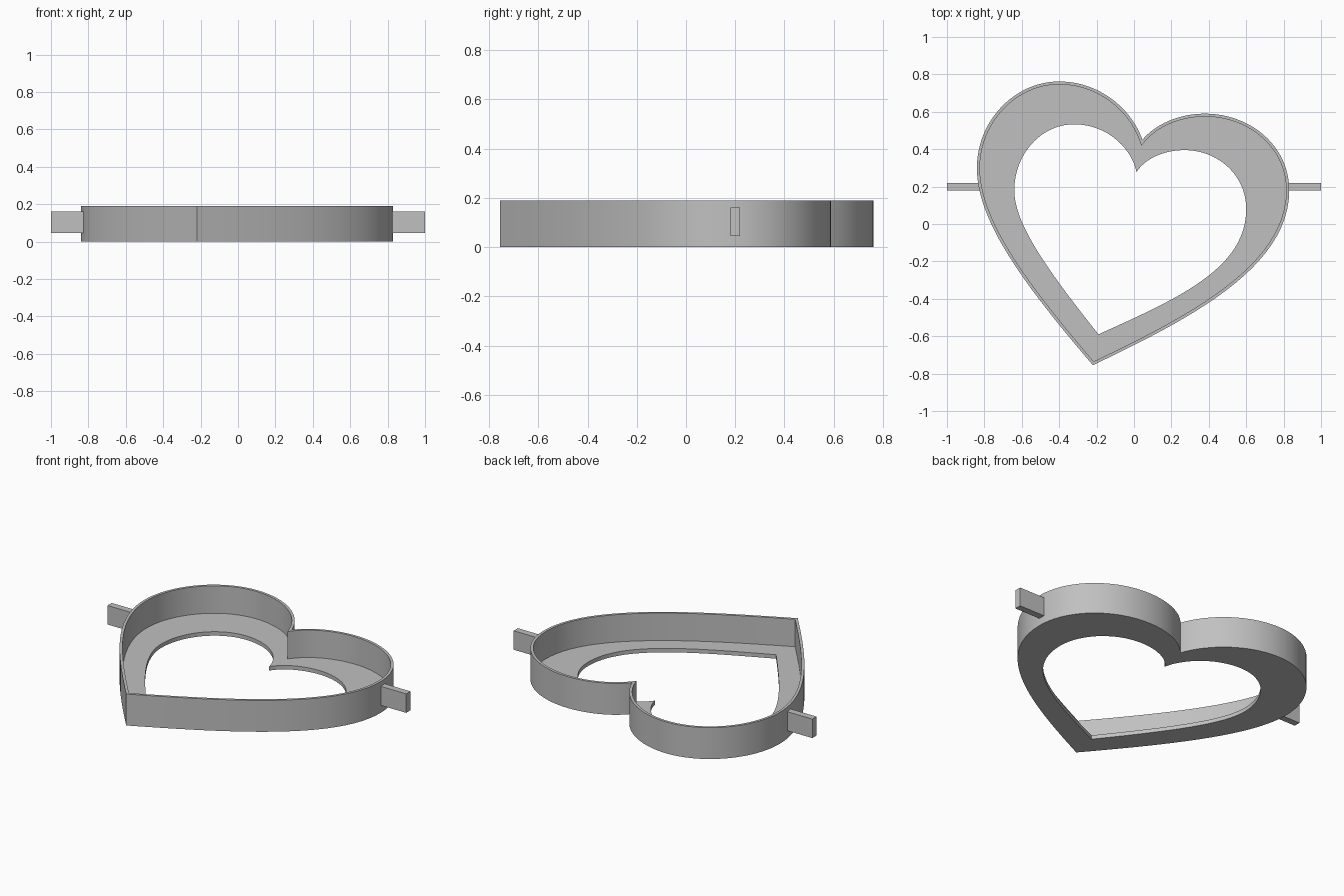
import bpy
import bmesh
import math
from mathutils import Vector
from mathutils.geometry import interpolate_bezier

if "Cube" in bpy.data.objects:
    bpy.data.objects.remove(bpy.data.objects["Cube"], do_unlink=True)

HEIGHT, FLOOR, WALL, STEPS = 0.19, 0.024, 0.016, 24

grey = bpy.data.materials.new("plain grey")
grey.use_nodes = True
grey.diffuse_color = (0.53, 0.53, 0.53, 1)
grey.node_tree.nodes["Principled BSDF"].inputs["Base Color"].default_value = grey.diffuse_color


def outline(spans):
    """Closed loop from bezier spans: (start, handle, handle); each ends at the next start."""
    points = []
    for i, (start, h1, h2) in enumerate(spans):
        end = spans[(i + 1) % len(spans)][0]
        curve = interpolate_bezier(*[Vector(p) for p in (start, h1, h2, end)], STEPS + 1)
        points += [p.to_2d() for p in curve[:-1]]
    return points


def inset(points, distance):
    """Mitred inward offset of a counter-clockwise loop."""
    result = []
    for i, p in enumerate(points):
        a = (p - points[i - 1]).normalized()
        b = (points[(i + 1) % len(points)] - p).normalized()
        n1, n2 = Vector((-a.y, a.x)), Vector((-b.y, b.x))
        result.append(p + (n1 + n2) * (distance / (1 + n1.dot(n2))))
    return result


def make_object(name, bm):
    bmesh.ops.recalc_face_normals(bm, faces=bm.faces)
    mesh = bpy.data.meshes.new(name)
    bm.to_mesh(mesh)
    bm.free()
    mesh.materials.append(grey)
    obj = bpy.data.objects.new(name, mesh)
    bpy.context.collection.objects.link(obj)
    return obj


# Heart outlines: cusp, left lobe top, left side, tip, right side, right lobe top
outer = outline([
    ((0.045, 0.45), (-0.01, 0.61), (-0.18, 0.762)),
    ((-0.40, 0.762), (-0.64, 0.762), (-0.84, 0.55)),
    ((-0.84, 0.30), (-0.84, 0.02), (-0.60, -0.31)),
    ((-0.22, -0.755), (0.28, -0.515), (0.83, -0.24)),
    ((0.83, 0.18), (0.83, 0.42), (0.62, 0.59)),
    ((0.38, 0.59), (0.25, 0.59), (0.12, 0.54)),
])
hole = outline([
    ((0.013, 0.277), (-0.01, 0.40), (-0.14, 0.533)),
    ((-0.32, 0.533), (-0.50, 0.533), (-0.64, 0.37)),
    ((-0.64, 0.18), (-0.64, 0.0), (-0.46, -0.25)),
    ((-0.19, -0.59), (0.23, -0.40), (0.60, -0.24)),
    ((0.60, 0.08), (0.60, 0.26), (0.45, 0.395)),
    ((0.27, 0.395), (0.16, 0.395), (0.06, 0.35)),
])
inner = inset(outer, WALL)

# Heart frame: thin upright wall with a flat ledge around an open heart
bm = bmesh.new()
section = [(outer, 0), (outer, HEIGHT), (inner, HEIGHT),
           (inner, FLOOR), (hole, FLOOR), (hole, 0)]
rings = [[bm.verts.new((p.x, p.y, z)) for p in loop] for loop, z in section]
for k, ring in enumerate(rings):
    following = rings[(k + 1) % len(rings)]
    for i in range(len(ring)):
        j = (i + 1) % len(ring)
        bm.faces.new((ring[i], ring[j], following[j], following[i]))
frame = make_object("heart_frame", bm)
bpy.ops.object.select_all(action="DESELECT")
frame.select_set(True)
bpy.context.view_layer.objects.active = frame
bpy.ops.object.shade_smooth_by_angle(angle=math.radians(30))

# Side tabs
for name, side in (("left_tab", 1), ("right_tab", -1)):
    bm = bmesh.new()
    bmesh.ops.create_cube(bm, size=1)
    bmesh.ops.scale(bm, vec=(0.178, 0.04, 0.115), verts=bm.verts)
    bmesh.ops.translate(bm, vec=(side * 0.911, 0.2, 0.103), verts=bm.verts)
    make_object(name, bm)
